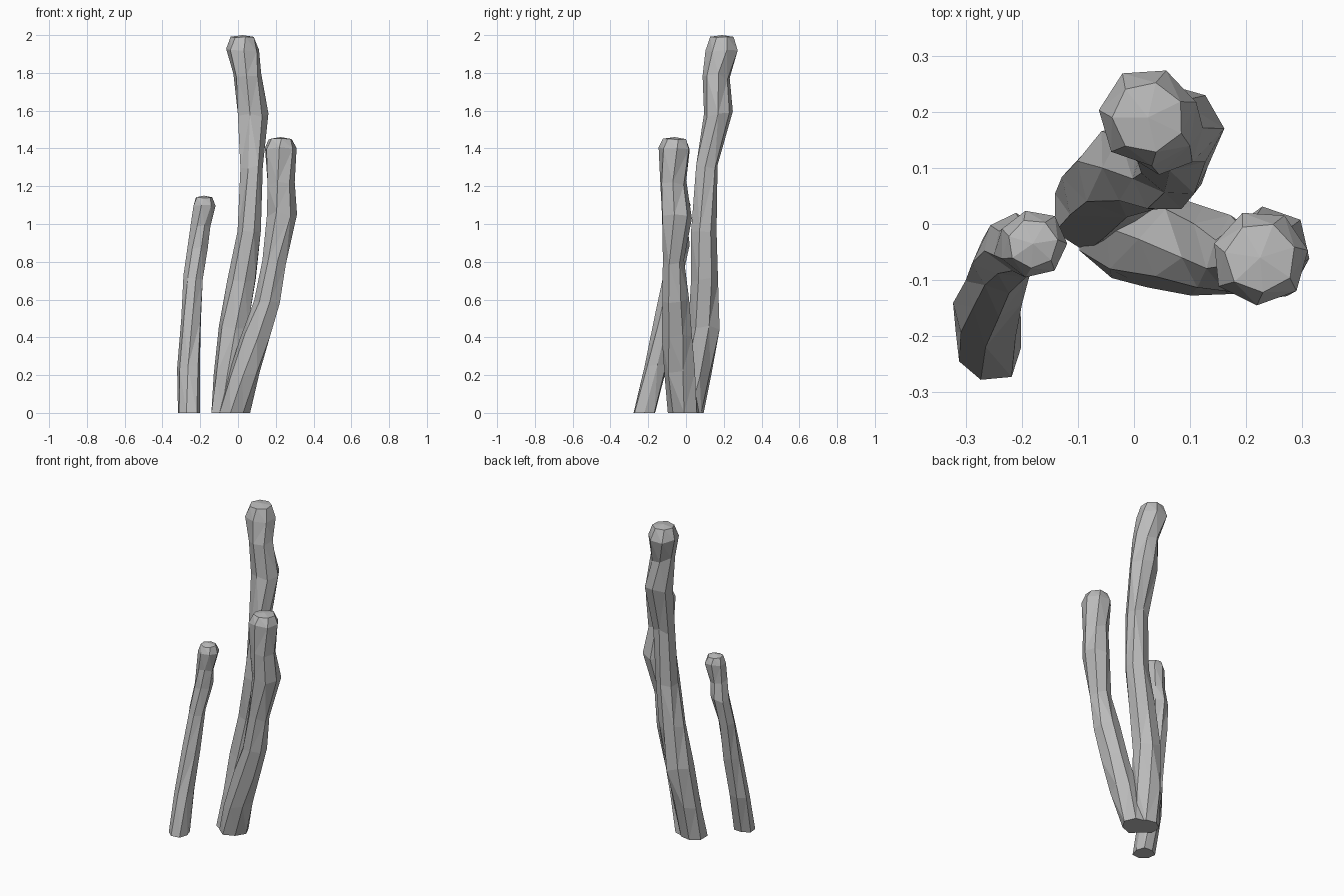
import bpy
import bmesh
import random
from math import cos, sin, tau
from mathutils import Vector

cube = bpy.data.objects.get("Cube")
if cube:
    bpy.data.objects.remove(cube, do_unlink=True)

# One flat stone grey
grey = bpy.data.materials.new("stone grey")
grey.use_nodes = True
colour = (0.5, 0.5, 0.5, 1)
grey.diffuse_color = colour
grey.node_tree.nodes["Principled BSDF"].inputs["Base Color"].default_value = colour

SIDES = 7


def add_ring(bm, rng, centre, radius, turn, wobble):
    """A slightly irregular polygon of vertices around a centre point."""
    ring = []
    for i in range(SIDES):
        angle = turn + tau * i / SIDES
        reach = radius * (1.03 + rng.uniform(-wobble, wobble))
        lift = radius * rng.uniform(-wobble, wobble) * 3 if centre.z > 0 else 0
        offset = Vector((cos(angle) * reach, sin(angle) * reach, lift))
        ring.append(bm.verts.new(centre + offset))
    return ring


def build_stalk(name, path, top, seed):
    """Faceted tube through (height, x, y, radius) stations in hundredths."""
    rng = random.Random(seed)
    bm = bmesh.new()
    rings = []
    for n, (z, x, y, r) in enumerate(path):
        last = n == len(path) - 1
        rings.append(add_ring(bm, rng, Vector((x, y, z)) / 100, r / 100,
                              n * 0.15, 0.03 if last else 0.09))

    # Rounded tip: a smaller ring closed by a fan
    z, x, y, r = path[-1]
    rings.append(add_ring(bm, rng, Vector((x, y, top - 1)) / 100,
                          r * 0.72 / 100, len(path) * 0.15, 0.02))
    tip = bm.verts.new(Vector((x, y, top)) / 100)

    # Walls, base and tip
    for low, high in zip(rings, rings[1:]):
        for i in range(SIDES):
            j = (i + 1) % SIDES
            bm.faces.new((low[i], low[j], high[j], high[i]))
    bm.faces.new(rings[0][::-1])
    for i in range(SIDES):
        bm.faces.new((rings[-1][i], rings[-1][(i + 1) % SIDES], tip))
    bmesh.ops.triangulate(bm, faces=bm.faces[:], quad_method='SHORT_EDGE')
    bmesh.ops.recalc_face_normals(bm, faces=bm.faces[:])

    mesh = bpy.data.meshes.new(name)
    bm.to_mesh(mesh)
    bm.free()
    mesh.materials.append(grey)
    stalk = bpy.data.objects.new(name, mesh)
    bpy.context.collection.objects.link(stalk)
    return stalk


# Tall stalk at the back
build_stalk("tall_stalk", [
    (0, -7, 2, 7.5), (20, -5, 6, 8), (45, -2, 10, 8), (70, 2, 10, 7.5),
    (95, 6, 9, 6.5), (130, 7.5, 11, 6), (158, 8, 17, 8),
    (178, 5, 16, 7), (192, 2.5, 19, 8.7)], 200, 3)

# Middle stalk leaning left from the same root
build_stalk("middle_stalk", [
    (0, -2, -1, 8), (20, 3, -3, 8.5), (40, 9.5, -4, 8), (60, 15.5, -6, 7),
    (80, 19, -7, 6), (105, 23.5, -5, 7.8), (122, 22.5, -7, 6.8),
    (140, 22.5, -6, 8.5)], 146, 5)

# Short separate stalk on the right
build_stalk("short_stalk", [
    (0, -26, -22, 6), (25, -26, -16, 6), (50, -24.5, -11, 5.3),
    (72, -23.5, -7, 5), (88, -21.5, -4, 5.4), (99, -20, -4, 4.8),
    (110, -18, -3.5, 6)], 115, 8)
